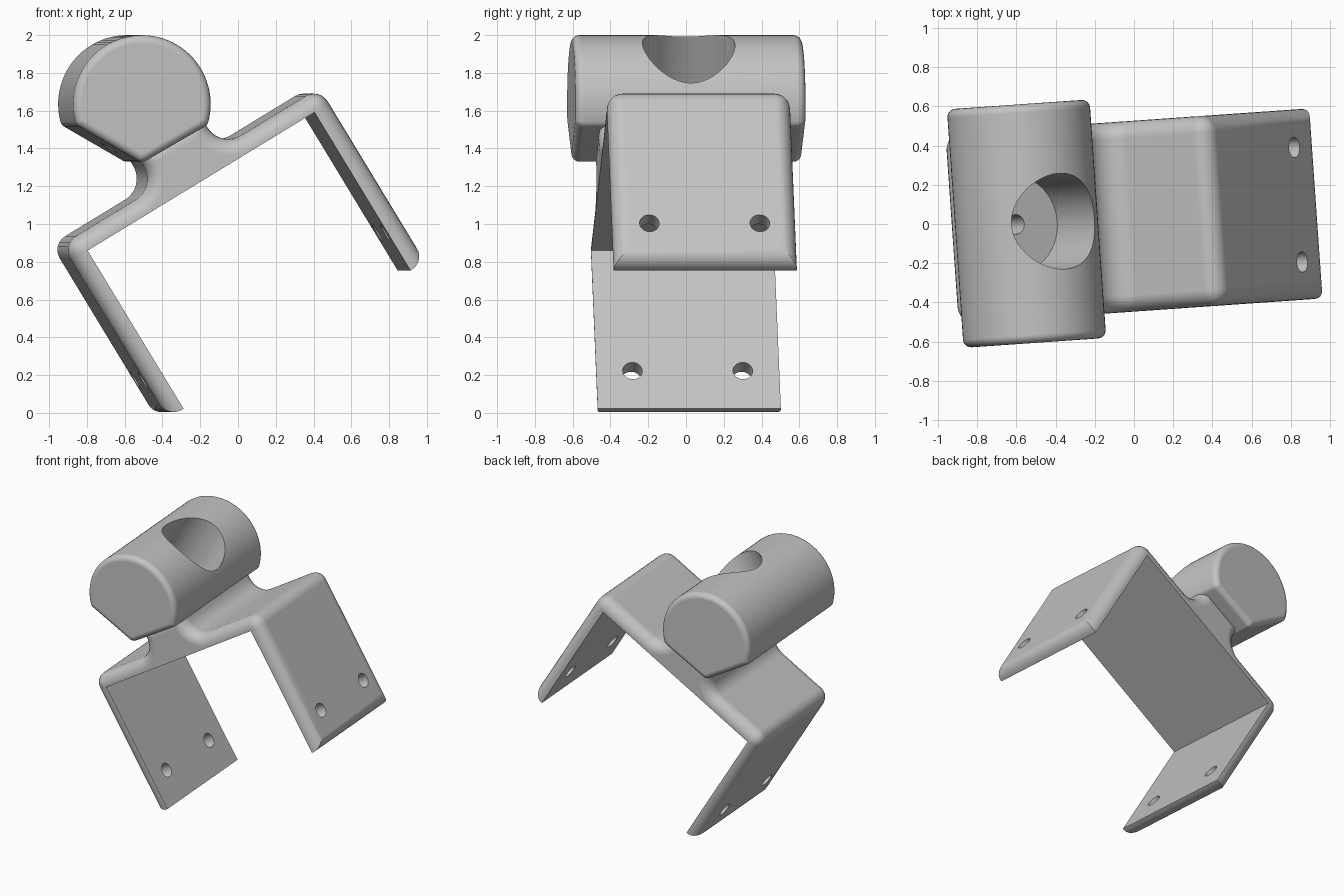
import bpy, bmesh, math
from mathutils import Matrix, Vector

if "Cube" in bpy.data.objects:
    bpy.data.objects.remove(bpy.data.objects["Cube"])

TILT = 31.3                      # bracket tilt about the depth axis
POSE = (Matrix.Rotation(math.radians(4), 4, 'Z')
        @ Matrix.Rotation(math.radians(-TILT), 4, 'Y')
        @ Matrix.Translation((0, 0.04, 0)))

grey = bpy.data.materials.new("light_grey")
grey.diffuse_color = (0.55, 0.55, 0.55, 1)
grey.use_nodes = True
grey.node_tree.nodes["Principled BSDF"].inputs["Base Color"].default_value = grey.diffuse_color


def arc(cx, cz, r, a0, a1, n):
    """Points on an arc, angles in degrees."""
    out = []
    for i in range(n + 1):
        a = math.radians(a0 + (a1 - a0) * i / n)
        out.append((cx + r * math.cos(a), cz + r * math.sin(a)))
    return out


def polar(c, r, deg):
    a = math.radians(deg)
    return c[0] + r * math.cos(a), c[1] + r * math.sin(a)


def finish(name, bm):
    me = bpy.data.meshes.new(name)
    bm.to_mesh(me)
    bm.free()
    me.materials.append(grey)
    ob = bpy.data.objects.new(name, me)
    bpy.context.collection.objects.link(ob)
    return ob


def prism(name, pts, half, bevel=0.0, pick=None, segs=6):
    """Extrude an x-z profile along y and round the edges chosen by pick."""
    bm = bmesh.new()
    front = [bm.verts.new((x, -half, z)) for x, z in pts]
    back = [bm.verts.new((x, half, z)) for x, z in pts]
    bm.faces.new(front)
    bm.faces.new(back[::-1])
    n = len(pts)
    for i in range(n):
        j = (i + 1) % n
        bm.faces.new((front[j], front[i], back[i], back[j]))
    bmesh.ops.recalc_face_normals(bm, faces=bm.faces[:])
    if bevel:
        bmesh.ops.bevel(bm, geom=[e for e in bm.edges if pick(e)], offset=bevel,
                        segments=segs, profile=0.5, affect='EDGES', clamp_overlap=False)
        bmesh.ops.recalc_face_normals(bm, faces=bm.faces[:])
    return finish(name, bm)


def rod(name, centre, direction, r, length):
    """Round cutter starting at centre and running along direction."""
    bm = bmesh.new()
    bmesh.ops.create_cone(bm, cap_ends=True, segments=48, radius1=r, radius2=r, depth=length)
    d = Vector(direction).normalized()
    rot = d.to_track_quat('Z', 'Y').to_matrix().to_4x4()
    bm.transform(Matrix.Translation(Vector(centre) + d * length / 2) @ rot)
    ob = finish(name, bm)
    ob.hide_render = True
    return ob


def combine(ob, other, op):
    m = ob.modifiers.new(op.lower(), 'BOOLEAN')
    m.object, m.operation, m.solver = other, op, 'EXACT'
    bpy.context.view_layer.objects.active = ob
    bpy.ops.object.modifier_apply(modifier=m.name)
    bpy.data.objects.remove(other)


# Bracket: web, two legs and neck in one outline
U0, U1, V0, V1, T = -0.357, 1.242, 0.185, 1.26, 0.095
HALF, F, N0, N1 = 0.486, 0.13, 0.23, 0.625
outline = [(U0, V0), (U1, V0), (U1, V1)]
outline += arc(N1 + F, V1 + F, F, 270, 180, 10)
outline += [(N1, 1.46), (N0, 1.46)]
outline += arc(N0 - F, V1 + F, F, 0, -90, 10)
outline += [(U0, V1)]


def bracket_edges(e):
    a, b = (v.co for v in e.verts)
    if abs(a.y - b.y) > 0.1:                       # edges running in depth
        return a.x < U0 + 1e-4 or a.x > U1 - 1e-4
    return not (a.z < V0 + 1e-4 and b.z < V0 + 1e-4)


bracket = prism("mounting_bracket", outline, HALF, 0.085, bracket_edges)
inside = prism("inside_cutter", [(U0 + T, -1), (U1 - T, -1), (U1 - T, V1 - T), (U0 + T, V1 - T)], 1)
combine(bracket, inside, 'DIFFERENCE')

# Holder: round bar with two flats meeting in a rounded keel
C, R, D, r = (0.382, 1.681), 0.365, 0.27, 0.045
spread = math.degrees(math.acos((D - r) / (R - r)))
a_right, a_left = -60 + spread, 240 - spread
keel = polar(C, (D - r) / math.cos(math.radians(30)), -90 - TILT)
right = polar(C, R - r, a_right - TILT)
left = polar(C, R - r, a_left - TILT)
section = (arc(*keel, r, -120 - TILT, -60 - TILT, 6)
           + arc(*right, r, -60 - TILT, a_right - TILT, 5)
           + arc(*C, R, a_right - TILT, a_left - TILT, 48)[1:-1]
           + arc(*left, r, a_left - TILT, 240 - TILT, 5))
holder = prism("round_holder", section, 0.61, 0.042,
               lambda e: abs(e.verts[0].co.y - e.verts[1].co.y) < 0.1, 5)
combine(bracket, holder, 'UNION')

# Socket and its bolt hole, square to the far flat
axis = (math.cos(math.radians(60 - TILT)), 0, math.sin(math.radians(60 - TILT)))
centre = Vector((C[0], 0, C[1]))
combine(bracket, rod("socket_cutter", centre - Vector(axis) * 0.11, axis, 0.245, 1), 'DIFFERENCE')
combine(bracket, rod("bolt_cutter", centre, [-c for c in axis], 0.05, 0.5), 'DIFFERENCE')

# Screw holes through both legs
for side in (-1, 1):
    combine(bracket, rod("screw_cutter", (U0 - 0.3, side * 0.293, 0.42), (1, 0, 0), 0.052, 2.4),
            'DIFFERENCE')

# Pose and smooth shading
bracket.data.transform(POSE)
bpy.ops.object.select_all(action='DESELECT')
bracket.select_set(True)
bpy.context.view_layer.objects.active = bracket
bpy.ops.object.shade_smooth_by_angle(angle=math.radians(30))
weighted = bracket.modifiers.new("weighted_normals", 'WEIGHTED_NORMAL')
weighted.keep_sharp = True
